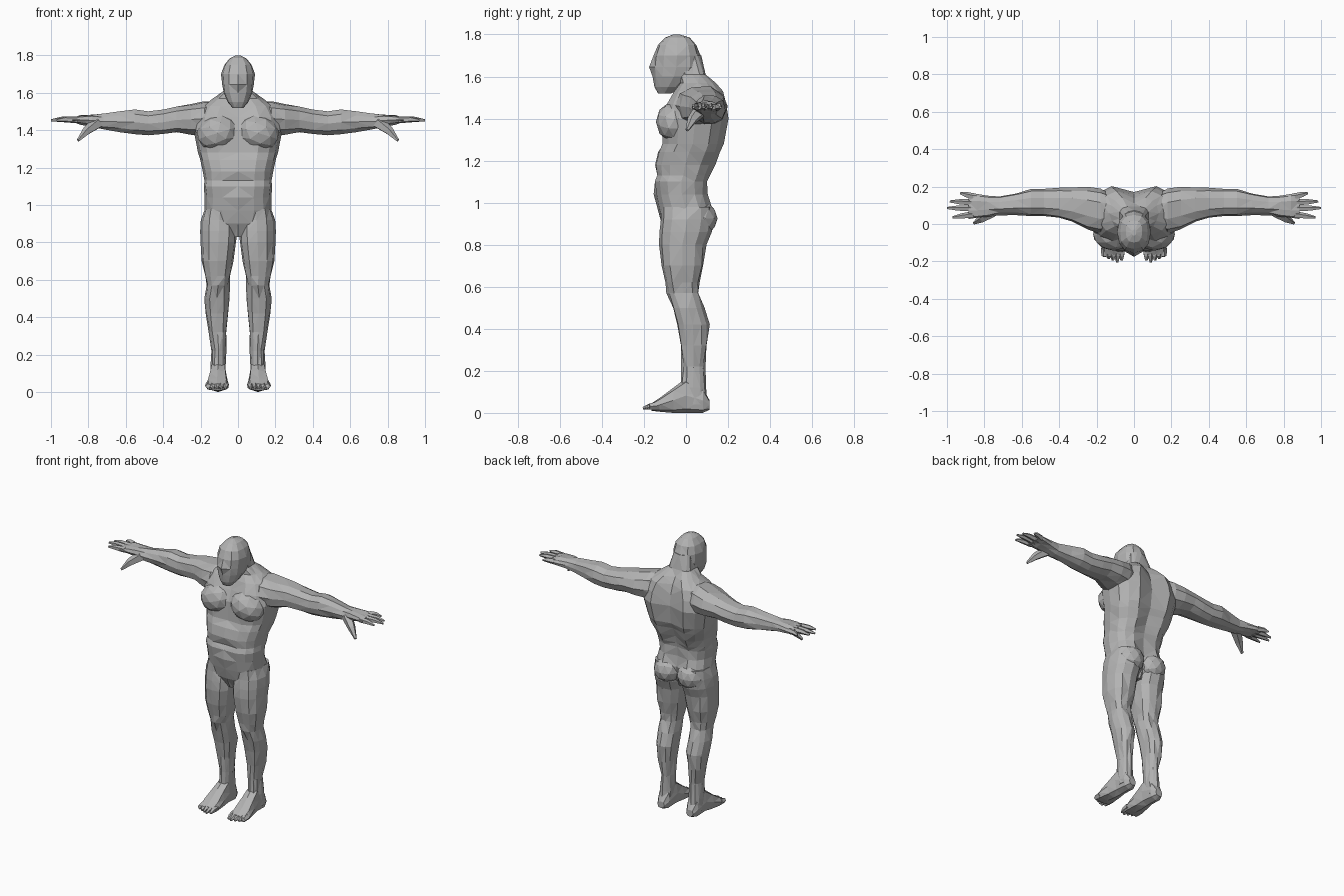
import bpy, bmesh, math
from mathutils import Vector, Matrix

cube = bpy.data.objects.get("Cube")
if cube:
    bpy.data.objects.remove(cube, do_unlink=True)

skin = bpy.data.materials.new("plain grey")
skin.use_nodes = True
grey = (0.45, 0.45, 0.45, 1)
skin.diffuse_color = grey
skin.node_tree.nodes["Principled BSDF"].inputs["Base Color"].default_value = grey


def finish(bm, name, mirrored):
    """Triangulate into flat facets, make the object, mirror it if paired."""
    bmesh.ops.recalc_face_normals(bm, faces=bm.faces)
    bmesh.ops.triangulate(bm, faces=bm.faces)
    mesh = bpy.data.meshes.new(name)
    bm.to_mesh(mesh)
    bm.free()
    mesh.materials.append(skin)
    obj = bpy.data.objects.new(name, mesh)
    bpy.context.collection.objects.link(obj)
    if mirrored:
        mod = obj.modifiers.new("mirror", 'MIRROR')
        mod.use_mirror_merge = False
    return obj


def skin_rings(bm, rings):
    """Bridge successive rings of points and cap both ends."""
    loops = [[bm.verts.new(p) for p in ring] for ring in rings]
    for low, high in zip(loops, loops[1:]):
        for i in range(len(low)):
            j = (i + 1) % len(low)
            bm.faces.new((low[i], low[j], high[j], high[i]))
    bm.faces.new(loops[0])
    bm.faces.new(loops[-1])


def loft(name, axis, rows, sides, power=0.8, rough=0.0, mirrored=True):
    """Rows: position on axis, low/high of first cross axis, low/high of
    second cross axis, then optional front and back centre grooves."""
    def soft(v):
        return math.copysign(abs(v) ** power, v)
    rings = []
    for t, a0, a1, b0, b1, *groove in rows:
        ring = []
        for k in range(sides):
            angle = math.tau * k / sides
            c, s = math.cos(angle), math.sin(angle)
            a = (a0 + a1) / 2 + (a1 - a0) / 2 * soft(c)
            b = (b0 + b1) / 2 + (b1 - b0) / 2 * soft(s)
            if groove and abs(c) < 0.01:
                b += groove[0] if s < 0 else -groove[1]
            wobble = rough * math.sin(97 * abs(a) + 61 * b + 83 * t)
            a, b = a + wobble * c, b + wobble * s
            ring.append({'x': (t, a, b), 'y': (a, t, b), 'z': (a, b, t)}[axis])
        rings.append(ring)
    bm = bmesh.new()
    skin_rings(bm, rings)
    return finish(bm, name, mirrored)


def digit(name, points, radii, sides=5):
    """Tapered finger, thumb or toe through a few points."""
    points = [Vector(p) for p in points]
    turn = (points[-1] - points[0]).to_track_quat('Z', 'Y')
    rings = []
    for p, r in zip(points, radii):
        angles = [math.tau * k / sides for k in range(sides)]
        rings.append([p + turn @ Vector((r * math.cos(a), r * math.sin(a), 0))
                      for a in angles])
    bm = bmesh.new()
    skin_rings(bm, rings)
    return finish(bm, name, True)


def muscle(name, centre, size, tilt=0):
    """Faceted muscle mass sunk into the body."""
    bm = bmesh.new()
    place = (Matrix.Translation(centre) @ Matrix.Rotation(tilt, 4, 'Y')
             @ Matrix.Diagonal((*size, 1)))
    bmesh.ops.create_icosphere(bm, subdivisions=2, radius=1, matrix=place)
    return finish(bm, name, True)


# Torso from crotch to neck: height, half width, front, back, grooves
torso = [
    (.83, .04, -.08, .06, 0, 0),
    (.9, .15, -.12, .12, 0, .03),
    (.97, .18, -.135, .13, 0, .03),
    (1.04, .175, -.15, .11, 0, .02),
    (1.1, .18, -.155, .11, .01, .02),
    (1.13, .182, -.145, .12, .01, .02),
    (1.18, .187, -.153, .145, .01, .03),
    (1.24, .205, -.14, .17, .01, .03),
    (1.28, .215, -.12, .185, .01, .03),
    (1.4, .24, -.12, .208, .02, .04),
    (1.47, .23, -.095, .2, .02, .04),
    (1.53, .19, -.06, .18, .01, .04),
    (1.57, .13, -.03, .145, 0, .03),
    (1.61, .08, -.04, .1, 0, .01),
    (1.7, .065, -.04, .07, 0, 0)]
loft("torso", 'z', [(z, -w, w, f, b, gf, gb) for z, w, f, b, gf, gb in torso],
     16, 0.75, 0.004, False)

# Head with a narrow chin and a slight central ridge on the face
head = [
    (1.52, .03, -.135, -.07, 0),
    (1.55, .055, -.15, -.02, 0),
    (1.6, .078, -.155, .04, -.005),
    (1.645, .086, -.16, .07, -.015),
    (1.7, .09, -.155, .068, 0),
    (1.75, .074, -.135, .05, 0),
    (1.785, .045, -.1, .02, 0),
    (1.8, .012, -.06, -.03, 0)]
loft("head", 'z', [(z, -w, w, f, b, g, 0) for z, w, f, b, g in head],
     12, 0.85, 0.002, False)

# Chest and buttock masses
muscle("chest_muscle", (.108, -.055, 1.385), (.115, .088, .095), 0.3)
muscle("buttock", (.085, .065, .925), (.09, .085, .085))

# Arm from inside the shoulder out to the knuckles
loft("arm", 'x', [
    (.1, 0, .15, 1.39, 1.55),
    (.18, -.05, .19, 1.37, 1.555),
    (.25, -.03, .2, 1.375, 1.54),
    (.33, .01, .195, 1.385, 1.525),
    (.4, .03, .19, 1.375, 1.51),
    (.48, .04, .185, 1.37, 1.5),
    (.55, .04, .185, 1.375, 1.51),
    (.63, .05, .165, 1.39, 1.5),
    (.72, .05, .15, 1.405, 1.487),
    (.78, .04, .155, 1.42, 1.485),
    (.84, .03, .165, 1.43, 1.48),
    (.885, .03, .165, 1.44, 1.47)], 10, 0.85, 0.004)

# Fingers fan out from the knuckles, thumb drops forward
finger_tips = {"index": (.97, .035), "middle": (1, .085),
               "ring": (.985, .12), "little": (.93, .165)}
for i, (label, (x, y)) in enumerate(finger_tips.items()):
    root = Vector((.86, .05 + .032 * i, 1.455))
    tip = Vector((x, y, 1.453))
    middle = root.lerp(tip, 0.6) + Vector((0, 0, .004))
    digit(label + "_finger", (root, middle, tip), (.019, .015, .006))
digit("thumb", ((.75, .07, 1.44), (.81, .03, 1.395), (.855, .005, 1.345)),
      (.035, .024, .008))

# Leg from hip to ankle, with knee and calf
loft("leg", 'z', [
    (.98, .01, .18, -.115, .12),
    (.92, .005, .195, -.12, .13),
    (.86, .005, .2, -.13, .12),
    (.8, .01, .2, -.13, .095),
    (.7, .025, .193, -.12, .085),
    (.62, .04, .178, -.1, .065),
    (.57, .045, .168, -.09, .062),
    (.5, .047, .18, -.065, .085),
    (.42, .05, .174, -.045, .11),
    (.32, .062, .157, -.027, .1),
    (.22, .066, .14, -.02, .09),
    (.12, .065, .145, -.025, .093),
    (.04, .065, .145, -.01, .1)], 12, 0.85, 0.004)

# Foot from heel to ball, then toes
loft("foot", 'y', [
    (.112, .08, .13, .015, .06),
    (.08, .063, .147, 0, .12),
    (0, .06, .15, 0, .165),
    (-.06, .055, .162, 0, .12),
    (-.12, .048, .175, .005, .075),
    (-.165, .052, .17, .01, .045)], 8, 0.75)
for i, reach in enumerate((-.195, -.205, -.195, -.185, -.175)):
    x = .066 + .023 * i
    digit("toe_%d" % (i + 1), ((x, -.13, .035), (x, -.17, .03), (x, reach, .022)),
          (.02, .016, .007))
